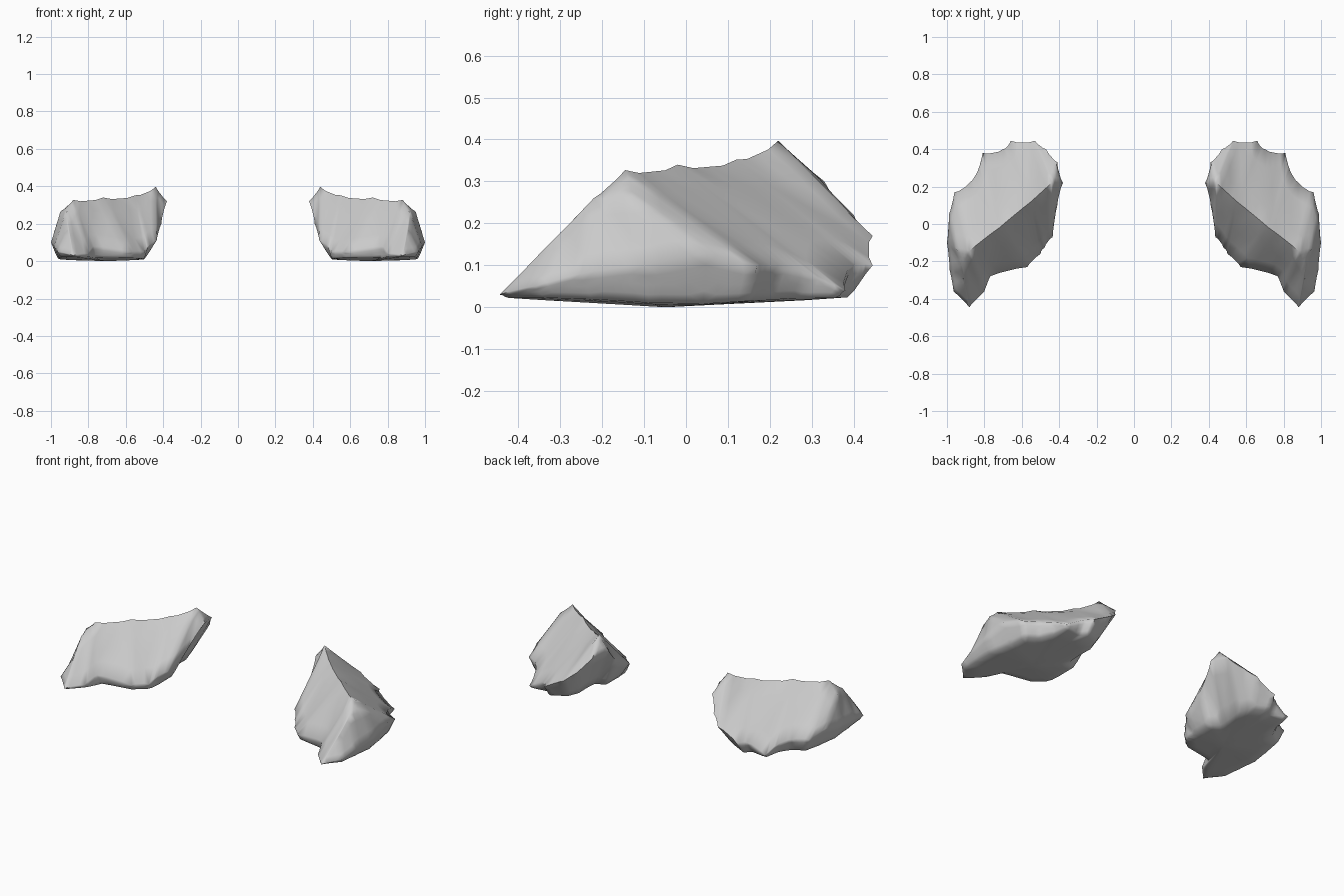
import bpy, bmesh
from mathutils import Vector

if "Cube" in bpy.data.objects:
    bpy.data.objects.remove(bpy.data.objects["Cube"])

# Widest outline of the right-hand rock, anticlockwise from its front tip
RIM = [(.88, -.445, .03), (.965, -.36, .05), (.985, -.25, .08), (1.0, -.10, .10),
       (.99, .05, .13), (.96, .17, .10), (.88, .22, .10), (.83, .30, .08),
       (.81, .38, .04), (.70, .40, .10), (.66, .445, .10), (.53, .445, .17),
       (.47, .40, .22), (.41, .33, .30), (.38, .22, .32), (.41, .10, .20),
       (.435, -.07, .11), (.48, -.13, .08), (.50, -.16, .05), (.57, -.23, .05),
       (.77, -.28, .08), (.80, -.36, .04)]

# Crest running diagonally from the tall inner peak to the front tip
CREST = {'A': (.44, .22, .397), 'B': (.55, .12, .352), 'C': (.72, -.02, .340),
         'D': (.88, -.145, .327), 'E': (.95, -.13, .265),
         'F': (.92, -.22, .26), 'G': (.91, -.31, .165)}
# Crest point that each rim point leans up to
LEAN = "GGFEEDCCCBBAAAAABBCCDF"


def build_rock(name, side):
    bm = bmesh.new()

    def vert(p):
        return bm.verts.new((p[0] * side, p[1], p[2]))

    rim = [vert(p) for p in RIM]
    crest = {k: vert(p) for k, p in CREST.items()}
    # Underside ring tucks in further where the rim is high
    base = []
    for x, y, z in RIM:
        f = 1 - z - 2.2 * z * z
        bx, by = max(.5, .7 + (x - .7) * f), y * f
        base.append(vert((bx, by, min(.022, .004 + abs(by) * .06))))
    centre = vert((.7, -.05, 0))
    fixed = [v.co.copy() for v in rim + list(crest.values()) + [centre]]

    n = len(rim)
    for i in range(n):
        j = (i + 1) % n
        a, b = crest[LEAN[i]], crest[LEAN[j]]
        bm.faces.new((rim[i], rim[j], a))              # slopes
        if a is not b:
            bm.faces.new((rim[j], b, a))
        bm.faces.new((base[i], base[j], rim[j], rim[i]))  # lower edge
        bm.faces.new((base[j], base[i], centre))       # underside
    bm.faces.new([crest[k] for k in "DFE"])            # outer shoulder
    bmesh.ops.recalc_face_normals(bm, faces=bm.faces[:])

    # Refine and weather the faces, keeping the outline points in place
    bmesh.ops.triangulate(bm, faces=bm.faces[:])
    bmesh.ops.subdivide_edges(bm, edges=bm.edges[:], cuts=3, use_grid_fill=True)
    moved = {}
    for v in bm.verts:
        if all((v.co - c).length > 1e-4 for c in fixed):
            near = [e.other_vert(v).co for e in v.link_edges]
            moved[v] = v.co.lerp(sum(near, Vector()) / len(near), .25)
    for v, co in moved.items():
        v.co = co

    me = bpy.data.meshes.new(name)
    bm.to_mesh(me)
    bm.free()
    ob = bpy.data.objects.new(name, me)
    bpy.context.collection.objects.link(ob)
    bpy.ops.object.select_all(action='DESELECT')
    ob.select_set(True)
    bpy.context.view_layer.objects.active = ob
    bpy.ops.object.shade_smooth_by_angle(angle=1.3)


# Mirrored pair of rocks
build_rock("right_rock", 1)
build_rock("left_rock", -1)
